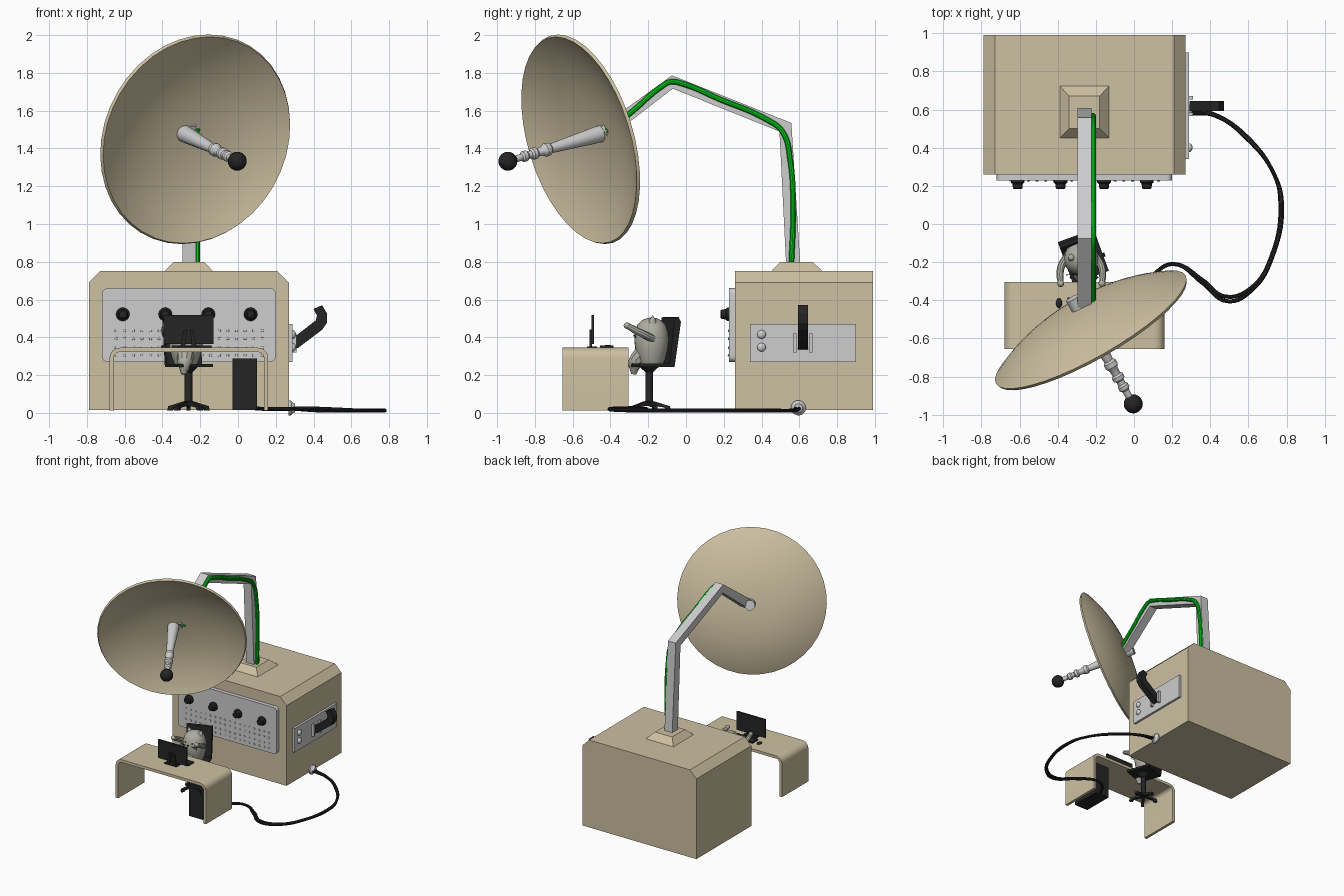
import bpy, bmesh, math
from mathutils import Vector, Matrix

if "Cube" in bpy.data.objects:
    bpy.data.objects.remove(bpy.data.objects["Cube"])

def mat(name, r, g, b):
    m = bpy.data.materials.new(name)
    m.diffuse_color = (r, g, b, 1)
    m.use_nodes = True
    m.node_tree.nodes["Principled BSDF"].inputs["Base Color"].default_value = m.diffuse_color
    return m

TAN = mat("tan", 0.61, 0.53, 0.36)
GREY = mat("light grey", 0.61, 0.61, 0.62)
DARK = mat("charcoal", 0.018, 0.018, 0.019)
GREEN = mat("cable green", 0.0, 0.62, 0.01)
FUR = mat("fur grey", 0.42, 0.42, 0.36)

def link(name, me, m, smooth=True, matrix=None):
    if matrix is not None:
        me.transform(matrix)
    me.materials.clear()
    me.materials.append(m)
    if smooth:
        me.shade_smooth()
        me.set_sharp_from_angle(angle=math.radians(35))
    ob = bpy.data.objects.new(name, me)
    bpy.context.collection.objects.link(ob)
    return ob

def finish(name, bm, m, smooth=True, matrix=None):
    bmesh.ops.remove_doubles(bm, verts=bm.verts, dist=1e-5)
    bmesh.ops.recalc_face_normals(bm, faces=bm.faces)
    me = bpy.data.meshes.new(name)
    bm.to_mesh(me)
    bm.free()
    return link(name, me, m, smooth, matrix)

def box(name, lo, hi, m, matrix=None):
    bm = bmesh.new()
    bmesh.ops.create_cube(bm, size=1)
    for v in bm.verts:
        v.co = [lo[i] + (v.co[i] + 0.5) * (hi[i] - lo[i]) for i in range(3)]
    return finish(name, bm, m, False, matrix)

def prism(name, pts, axis, lo, hi, m, smooth=False, matrix=None):
    """Extrude a 2D outline along x (outline in y,z) or y (outline in x,z)."""
    bm = bmesh.new()
    put = (lambda a, b, v: (v, a, b)) if axis == 'x' else (lambda a, b, v: (a, v, b))
    A = [bm.verts.new(put(a, b, lo)) for a, b in pts]
    B = [bm.verts.new(put(a, b, hi)) for a, b in pts]
    bm.faces.new(A)
    bm.faces.new(B)
    for i in range(len(A)):
        j = (i + 1) % len(A)
        bm.faces.new((A[i], A[j], B[j], B[i]))
    return finish(name, bm, m, smooth, matrix)

def lathe(name, prof, m, origin=(0, 0, 0), axis=(0, 0, 1), n=24):
    """Revolve (radius, distance) points around an axis."""
    bm = bmesh.new()
    rings = [[bm.verts.new((r * math.cos(2 * math.pi * k / n), r * math.sin(2 * math.pi * k / n), t))
              for k in range(n)] for r, t in prof]
    for a, b in zip(rings, rings[1:]):
        for k in range(n):
            j = (k + 1) % n
            bm.faces.new((a[k], a[j], b[j], b[k]))
    M = Matrix.Translation(origin) @ Vector(axis).to_track_quat('Z', 'Y').to_matrix().to_4x4()
    return finish(name, bm, m, True, M)

def ball(name, c, size, m):
    prof = [(math.sin(math.pi * i / 12), -math.cos(math.pi * i / 12)) for i in range(13)]
    ob = lathe(name, prof, m, n=20)
    ob.data.transform(Matrix.Translation(c) @ Matrix.Diagonal((*size, 1)))
    return ob

def tube(name, pts, r, m, radii=None, bezier=True):
    cu = bpy.data.curves.new(name, 'CURVE')
    cu.dimensions, cu.bevel_depth, cu.bevel_resolution = '3D', r, 3
    cu.use_fill_caps, cu.resolution_u = True, 8
    sp = cu.splines.new('BEZIER')
    sp.bezier_points.add(len(pts) - 1)
    for i, (p, co) in enumerate(zip(sp.bezier_points, pts)):
        p.co = co
        p.radius = radii[i] if radii else 1
        p.handle_left_type = p.handle_right_type = 'AUTO' if bezier else 'VECTOR'
    tmp = bpy.data.objects.new(name + "_path", cu)
    bpy.context.collection.objects.link(tmp)
    me = bpy.data.meshes.new_from_object(tmp.evaluated_get(bpy.context.evaluated_depsgraph_get()))
    bpy.data.objects.remove(tmp)
    return link(name, me, m)

def arc(cx, cz, r, a0, a1, n=6):
    return [(cx + r * math.cos(math.radians(a0 + (a1 - a0) * i / n)),
             cz + r * math.sin(math.radians(a0 + (a1 - a0) * i / n))) for i in range(n + 1)]

def round_rect(x0, x1, z0, z1, r):
    return (arc(x1 - r, z1 - r, r, 0, 90) + arc(x0 + r, z1 - r, r, 90, 180)
            + arc(x0 + r, z0 + r, r, 180, 270) + arc(x1 - r, z0 + r, r, 270, 360))

# Main cabinet with chamfered top edges
prism("cabinet", [(-.79, .015), (.27, .015), (.27, .69), (.21, .75), (-.73, .75), (-.79, .69)],
      'y', .26, .99, TAN)
# Front control panel, knobs and studs
prism("front_panel", round_rect(-.72, .20, .27, .66, .03), 'y', .228, .262, GREY, True)
for x in (-.61, -.385, -.157, .067):
    lathe("knob", [(0, 0), (.036, 0), (.036, .012), (.027, .02), (.025, .042), (.018, .047), (0, .047)],
          DARK, (x, .23, .522), (0, -1, 0), 16)
for z in (.435, .393, .345, .305):
    for i in range(18):
        lathe("stud", [(.008, 0), (.007, .005), (0, .008)], GREY, (-.645 + i * .0455, .229, z), (0, -1, 0), 8)

# Side panel with buttons, bracket and lever
box("side_panel", (.268, .34, .27), (.288, .90, .47), GREY)
for z in (.415, .347):
    ball("side_button", (.29, .40, z), (.017, .023, .023), GREY)
for y in (.566, .652):
    box("lever_bracket", (.285, y, .32), (.31, y + .018, .42), GREY)
prism("lever", [(.29, .335), (.32, .345), (.445, .44), (.47, .475), (.472, .525), (.445, .57), (.40, .55),
                (.418, .515), (.412, .49), (.29, .395)], 'y', .592, .645, DARK)

# Arm foot
bm = bmesh.new()
lo = [bm.verts.new((x, y, .748)) for x, y in ((-.39, .45), (-.13, .45), (-.13, .725), (-.39, .725))]
hi = [bm.verts.new((x, y, .80)) for x, y in ((-.34, .50), (-.18, .50), (-.18, .67), (-.34, .67))]
bm.faces.new(lo)
bm.faces.new(hi)
for i in range(4):
    bm.faces.new((lo[i], lo[(i + 1) % 4], hi[(i + 1) % 4], hi[i]))
finish("arm_foot", bm, TAN, False)
# Bent square arm with its green cable
prism("arm", [(.605, .79), (.558, 1.535), (-.075, 1.787), (-.45, 1.515), (-.41, 1.455), (-.07, 1.717),
              (.495, 1.49), (.53, .79)], 'x', -.295, -.223, GREY)
tube("green_cable", [(-.215, y, z) for y, z in ((.558, .79), (.567, 1.05), (.553, 1.33), (.51, 1.49), (.42, 1.557),
     (.18, 1.66), (-.02, 1.743), (-.08, 1.753), (-.14, 1.72), (-.28, 1.60), (-.42, 1.49))], .015, GREEN)

# Dish on a tilted axis
C, N = Vector((-.22, -.565, 1.445)), Vector((.48, -.84, -.25)).normalized()
R = .573
rs = [R * math.sin(math.pi / 2 * i / 12) for i in range(13)]
depth = lambda r: -.135 * (1 - (r / R) ** 2.4)
lathe("dish", [(r, depth(r) - .014) for r in rs] + [(r * .985, depth(r) + .002) for r in reversed(rs)],
      TAN, C, N, 40)
lathe("dish_mount", [(0, -.21), (.04, -.21), (.04, -.125), (0, -.125)], GREY, C, N, 16)
lathe("feed_horn", [(0, -.14), (.045, -.14), (.044, -.10), (.027, .16), (.024, .18), (.034, .19), (.036, .215),
      (.024, .235), (.022, .265), (.032, .275), (.032, .295), (.021, .305), (.021, .325), (.029, .335),
      (.029, .355), (.019, .365), (.018, .42), (0, .42)], GREY, C, N, 20)
ball("feed_ball", C + N * .45, (.05, .05, .05), DARK)

# Desk: one bent sheet
outer = [(-.68, .012)] + arc(-.625, .29, .055, 180, 90) + arc(.105, .29, .055, 90, 0) + [(.16, .012)]
inner = [(.137, .012)] + arc(.105, .29, .032, 0, 90) + arc(-.625, .29, .032, 90, 180) + [(-.657, .012)]
prism("desk", outer + inner, 'y', -.655, -.305, TAN, True)
# Monitor, keyboard and mouse
box("monitor", (-.395, -.50, .365), (-.13, -.487, .518), DARK)
for s in (-1, 1):
    prism("monitor_stand", [(-.262 + s * .045, .343), (-.262 + s * .018, .343), (-.262 + s * .008, .44),
                            (-.262 + s * .025, .44)], 'y', -.512, -.498, DARK)
box("monitor_base", (-.32, -.525, .343), (-.205, -.47, .352), DARK)
box("keyboard", (-.35, -.455, .344), (-.14, -.385, .356), DARK)
ball("mouse", (-.393, -.415, .347), (.016, .026, .013), DARK)
# Computer tower
box("tower", (-.028, -.61, .015), (.10, -.35, .288), DARK)
box("tower_drive", (-.005, -.615, .225), (.077, -.608, .262), DARK)

# Cabinet socket and floor cables to the tower
lathe("socket", [(0, 0), (.04, 0), (.04, .012), (.025, .025), (.022, .035), (0, .035)], GREY,
      (.268, .595, .026), (1, 0, 0), 20)
for d in (0, 1):
    tube("floor_cable", [(.29, .60 - .02 * d, .022), (.42, .575 - .005 * d, .013), (.60, .45 - .01 * d, .012),
         (.735, .26, .012), (.775 - .008 * d, .12, .012), (.73 - .006 * d, -.16, .012),
         (.62 - .006 * d, -.345 + .01 * d, .014), (.49 - .012 * d, -.405 + .025 * d, .02),
         (.36, -.31 + .016 * d, .024), (.21, -.21, .02), (.12, -.25, .022), (.05, -.355, .03)], .0105, DARK)

# Swivel chair
CH = Matrix.Translation((-.255, -.20, 0)) @ Matrix.Rotation(math.radians(20), 4, 'Z')
box("chair_seat", (-.10, -.085, .243), (.10, .10, .26), DARK, CH)
prism("chair_back", [(.085, .245), (.112, .243), (.148, .48), (.135, .508), (.112, .505)],
      'x', -.10, .10, DARK, False, CH)
lathe("chair_post", [(0, .04), (.03, .04), (.02, .06), (.02, .215), (.05, .243), (0, .243)], DARK, (-.262, -.195, 0), n=16)
for k in range(5):
    L = Matrix.Translation((-.262, -.195, 0)) @ Matrix.Rotation(math.radians(72 * k + 18), 4, 'Z')
    prism("chair_leg", [(0, .065), (.03, .06), (.11, .035), (.115, .013), (.09, .013), (.08, .028), (0, .04)],
          'y', -.011, .011, DARK, True, L)

# Cat: egg-shaped body with ears, paws, tail and face
cx, cy = -.276, -.182
lathe("cat_body", [(0, .255), (.06, .256), (.074, .29), (.087, .34), (.092, .385), (.088, .425), (.075, .465),
                   (.052, .49), (.025, .502), (0, .505)], FUR, (cx, cy, 0))
for s in (-1, 1):
    lathe("cat_ear", [(0, 0), (.027, 0), (.016, .03), (0, .055)], FUR, (cx + s * .045, cy + .005, .465), (s * .3, 0, 1), 10)
    tube("cat_arm", [(cx + s * .075, cy + .01, .39), (cx + s * .105, cy - .04, .415), (cx + s * .112, cy - .09, .44),
                     (cx + s * .108, cy - .13, .462)], .021, FUR, [1, .95, .9, .75])
    ball("cat_paw", (cx + s * .108, cy - .13, .462), (.018, .018, .017), FUR)
    ball("cat_eye", (cx + s * .03, cy - .079, .43), (.009, .006, .004), DARK)
    for dz in (-.012, .002):
        tube("cat_whisker", [(cx + s * .025, cy - .083, .405), (cx + s * .08, cy - .085, .408 + dz)], .002, DARK, None, False)
ball("cat_nose", (cx, cy - .091, .41), (.008, .006, .006), DARK)
tube("cat_tail", [(cx, cy - .05, .31), (cx - .005, cy - .085, .265), (cx - .012, cy - .095, .205)], .04, FUR, [1.2, 1, .35])
